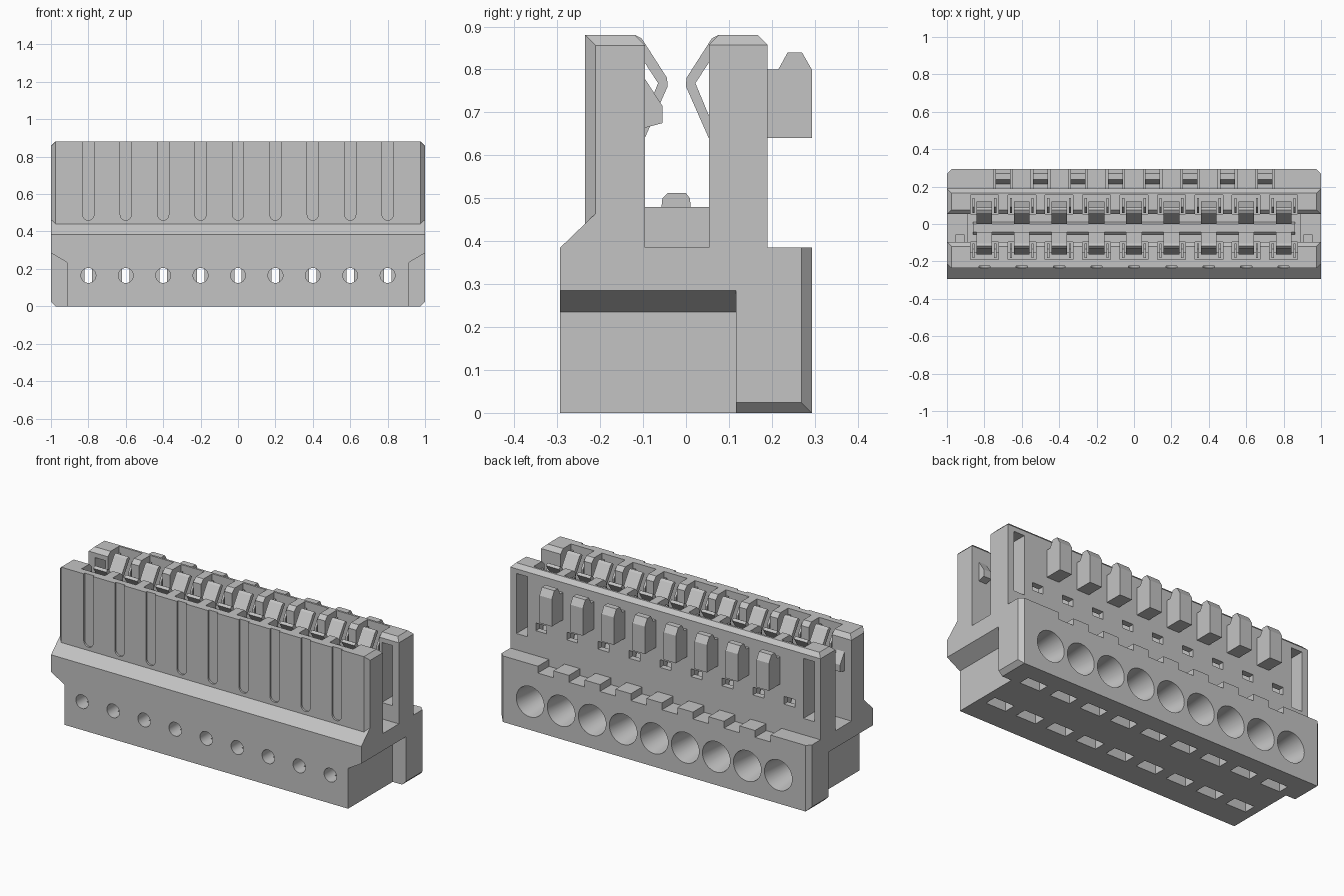
import bpy, bmesh, math
from mathutils import Matrix

if "Cube" in bpy.data.objects:
    bpy.data.objects.remove(bpy.data.objects["Cube"])

grey = bpy.data.materials.new("light_grey")
grey.use_nodes = True
COLOUR = (0.55, 0.55, 0.55, 1)
grey.diffuse_color = COLOUR
grey.node_tree.nodes["Principled BSDF"].inputs["Base Color"].default_value = COLOUR

POLES = [0.2 * i for i in range(-4, 5)]
GAPS = [0.2 * i + 0.1 for i in range(-4, 4)]
MID = -0.043  # twice the y of the plane between the two walls


def finish(name, bm):
    bmesh.ops.recalc_face_normals(bm, faces=bm.faces)
    mesh = bpy.data.meshes.new(name)
    bm.to_mesh(mesh)
    bm.free()
    mesh.materials.append(grey)
    ob = bpy.data.objects.new(name, mesh)
    bpy.context.collection.objects.link(ob)
    return ob


def prisms(name, pts, lo, hi, axis="x", xs=(0,)):
    """Extrude a (y, z) profile along x or an (x, z) profile along y, once per x offset."""
    bm = bmesh.new()
    for dx in xs:
        def ring(t):
            return [bm.verts.new((t + dx, a, b) if axis == "x" else (a + dx, t, b)) for a, b in pts]
        r0, r1 = ring(lo), ring(hi)
        bm.faces.new(r0)
        bm.faces.new(r1[::-1])
        for i in range(len(pts)):
            j = (i + 1) % len(pts)
            bm.faces.new((r0[i], r0[j], r1[j], r1[i]))
    return finish(name, bm)


def boxes(name, x, y, z, xs=(0,)):
    pts = [(y[0], z[0]), (y[1], z[0]), (y[1], z[1]), (y[0], z[1])]
    return prisms(name, pts, x[0], x[1], "x", xs)


def cones(name, r0, r1, y0, y1, z, xs):
    """Round cutters along y, radius r0 at y0 and r1 at y1."""
    bm = bmesh.new()
    for x in xs:
        m = Matrix.Translation((x, (y0 + y1) / 2, z)) @ Matrix.Rotation(-math.pi / 2, 4, "X")
        bmesh.ops.create_cone(bm, cap_ends=True, segments=32, radius1=r0, radius2=r1,
                              depth=y1 - y0, matrix=m)
    return finish(name, bm)


def chamfer(ob, rule, width):
    """Bevel the edges whose middle point satisfies the rule."""
    bm = bmesh.new()
    bm.from_mesh(ob.data)
    edges = [e for e in bm.edges if rule(*((e.verts[0].co + e.verts[1].co) / 2))]
    bmesh.ops.bevel(bm, geom=edges, offset=width, segments=1, affect="EDGES")
    bm.to_mesh(ob.data)
    bm.free()


def cut(ob, cutters):
    for c in cutters:
        c.hide_render = True
        mod = ob.modifiers.new("cut", "BOOLEAN")
        mod.operation, mod.solver, mod.object = "DIFFERENCE", "EXACT", c
    dg = bpy.context.evaluated_depsgraph_get()
    mesh = bpy.data.meshes.new_from_object(ob.evaluated_get(dg))
    ob.modifiers.clear()
    ob.data = mesh


def near(a, b):
    return abs(a - b) < 0.002


# Lower housing: narrow front part with flared shoulders, full-width rear part
half = [(0.915, 0), (0.915, 0.235), (1, 0.285), (1, 0.385)]
front_housing = prisms("front_housing", half + [(-x, z) for x, z in half[::-1]], -0.293, 0.117, "y")
rear_housing = boxes("rear_housing", (-1, 1), (0.117, 0.293), (0, 0.385))
chamfer(rear_housing, lambda x, y, z: near(abs(x), 1) and (near(y, 0.293) or near(z, 0)), 0.024)
prisms("front_slope", [(-0.293, 0.385), (-0.21, 0.465), (-0.15, 0.465), (-0.15, 0.385)], -1, 1)

# Upper walls and the floor between them
front_wall = boxes("front_wall", (-1, 1), (-0.235, -0.095), (0.385, 0.88))
chamfer(front_wall, lambda x, y, z: (near(abs(x), 1) and (near(y, -0.235) or near(z, 0.88)))
        or (near(z, 0.88) and near(y, -0.095)), 0.024)
back_wall = boxes("back_wall", (-1, 1), (0.053, 0.19), (0.385, 0.88))
chamfer(back_wall, lambda x, y, z: near(z, 0.88), 0.023)
boxes("floor_block", (-0.89, 0.89), (-0.095, 0.053), (0.38, 0.48))
prisms("floor_ridge", [(-0.057, 0.48), (0.011, 0.48), (0.009, 0.5), (0, 0.512),
                       (-0.043, 0.512), (-0.055, 0.5)], -0.86, 0.86)

# Wire entries, test holes, underside slots and ledge notches
bores = [
    cones("funnel_cutter", 0.055, 0.09, 0.0, 0.3, 0.165, POLES),
    cones("test_hole_cutter", 0.04, 0.04, -0.3, -0.2, 0.165, POLES),
    boxes("slit_cutter", (-0.02, 0.02), (-0.22, 0.02), (0.125, 0.205), POLES),
    boxes("front_slot_cutter", (-0.065, 0.065), (-0.145, -0.075), (-0.01, 0.1), POLES),
    boxes("rear_slot_cutter", (-0.065, 0.065), (0.125, 0.19), (-0.01, 0.07), POLES),
    boxes("notch_cutter", (-0.05, 0.05), (0.19, 0.31), (0.345, 0.4), GAPS),
]
cut(front_housing, bores[:4])
cut(rear_housing, [bores[0], bores[4], bores[5]])

# Contact pockets, wall windows and the shallow grooves on the front
arch = [(0.03 * math.cos(a), 0.49 + 0.03 * math.sin(a))
        for a in [math.pi + math.pi * i / 10 for i in range(11)]]
pockets = [
    boxes("front_pocket_cutter", (-0.075, 0.075), (-0.19, -0.08), (0.42, 0.95), POLES),
    prisms("groove_cutter", arch + [(0.03, 0.9), (-0.03, 0.9)], -0.25, -0.224, "y", POLES),
    boxes("back_pocket_cutter", (-0.075, 0.075), (0.04, 0.155), (0.42, 0.95), POLES),
    boxes("square_hole_cutter", (-0.035, 0.035), (0.13, 0.2), (0.53, 0.575), POLES),
    boxes("window_cutter", (-0.035, 0.035), (0.0, 0.25), (0.48, 0.83), (-0.925, 0.925)),
]
cut(front_wall, pockets[:2])
cut(back_wall, pockets[2:])

# Locking hooks on the back and catch teeth inside the front wall
prisms("rear_latches", [(0.185, 0.64), (0.293, 0.64), (0.293, 0.8), (0.27, 0.84), (0.237, 0.84),
                        (0.215, 0.8), (0.185, 0.8)], -0.04, 0.04, "x", GAPS)
prisms("catch_teeth", [(-0.1, 0.785), (-0.055, 0.715), (-0.055, 0.675), (-0.1, 0.663)],
       -0.025, 0.025, "x", (-0.93, 0.93))

# Spring contacts: a bent blade and two side plates in each pocket
blade = [(0.075, 0.88), (0.06, 0.872), (0.001, 0.78), (0, 0.76), (0.053, 0.64), (0.1, 0.5), (0.1, 0.42),
         (0.12, 0.42), (0.12, 0.5), (0.073, 0.645), (0.022, 0.768), (0.087, 0.868)]
plate = [(0.06, 0.42), (0.14, 0.42), (0.14, 0.85), (0.09, 0.85), (0.06, 0.8)]
for side, flip in (("back", False), ("front", True)):
    def place(pts):
        return [(MID - y, z) for y, z in pts] if flip else pts
    prisms(side + "_contact_blades", place(blade), -0.042, 0.042, "x", POLES)
    prisms(side + "_contact_plates", place(plate), -0.006, 0.006, "x",
           [p + s * 0.058 for p in POLES for s in (-1, 1)])

# Remove the cutters and shade
for c in bores + pockets:
    bpy.data.objects.remove(c)
bpy.ops.object.select_all(action="DESELECT")
for ob in (front_housing, rear_housing, front_wall):
    ob.select_set(True)
bpy.context.view_layer.objects.active = front_housing
bpy.ops.object.shade_smooth_by_angle(angle=math.radians(25))
